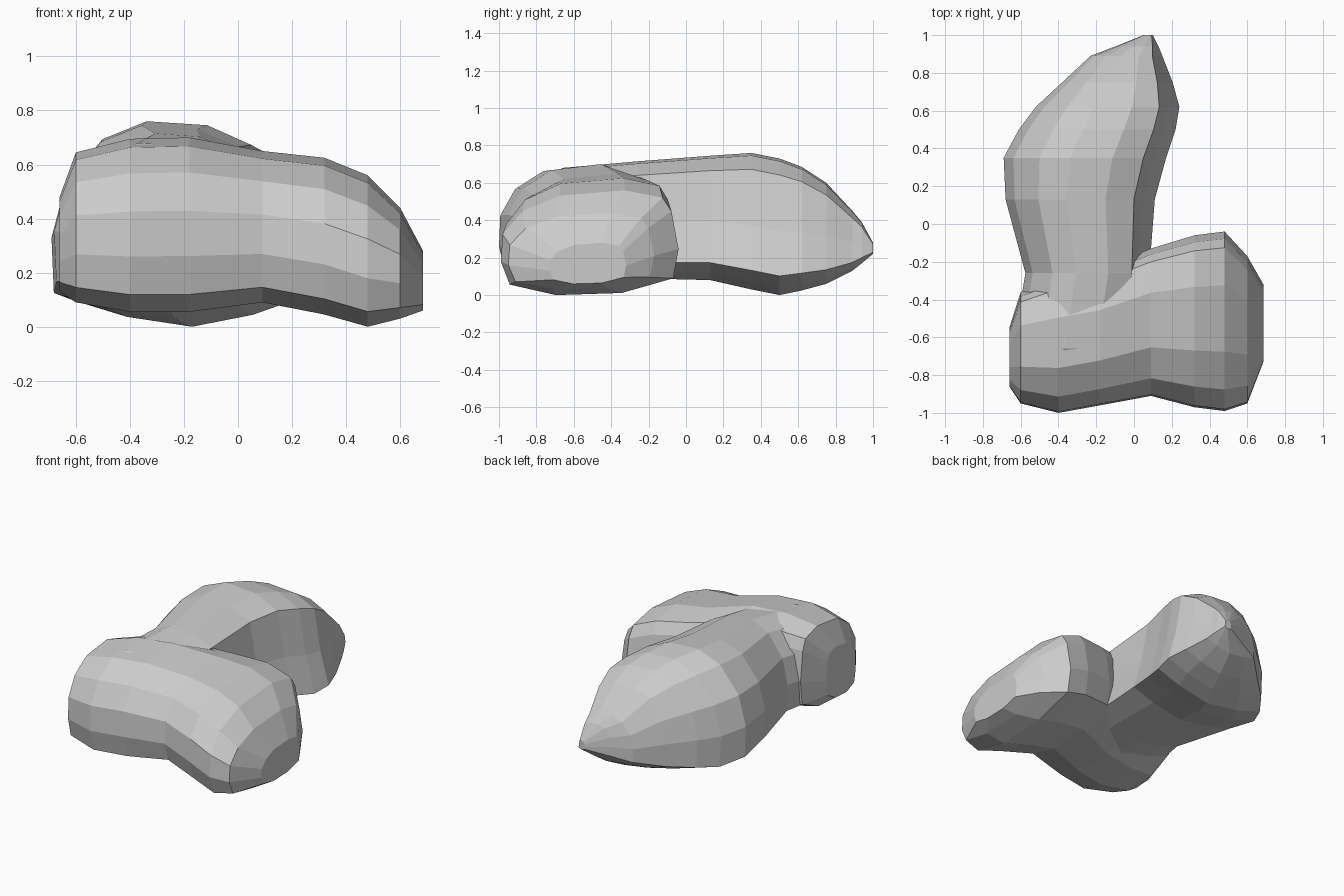
import bpy, bmesh

if "Cube" in bpy.data.objects:
    bpy.data.objects.remove(bpy.data.objects["Cube"])

# Cross-section outlines in a 0..1 box (across, up)
BODY = [(1, .14), (.92, .47), (.86, .88), (.67, .98), (.41, 1), (.22, .91),
        (.06, .68), (0, .41), (.01, .13), (.24, .05), (.53, 0), (.80, .06)]
BAR = [(.97, .16), (1, .44), (.96, .80), (.91, .93), (.70, 1), (.33, .95),
       (.12, .80), (.01, .58), (0, .32), (.05, .10), (.31, 0), (.68, .02)]


def loft(name, profile, stations, axis):
    """Skin the profile through stations (position, low, high, bottom, top)."""
    bm = bmesh.new()
    rings = []
    for p, a, b, z0, z1 in stations:
        ring = []
        for u, v in profile:
            s, z = a + (b - a) * u, z0 + (z1 - z0) * v
            ring.append(bm.verts.new((s, p, z) if axis == 'Y' else (p, s, z)))
        rings.append(ring)
    n = len(profile)
    for r, q in zip(rings, rings[1:]):
        for i in range(n):
            j = (i + 1) % n
            bm.faces.new((r[i], r[j], q[j], q[i]))
    bm.faces.new(rings[0])
    bm.faces.new(rings[-1])
    bmesh.ops.recalc_face_normals(bm, faces=bm.faces)
    me = bpy.data.meshes.new(name)
    bm.to_mesh(me)
    bm.free()
    ob = bpy.data.objects.new(name, me)
    bpy.context.collection.objects.link(ob)
    return ob


# Long lobe running to the rear, starting inside the front bar
body = loft("long_lobe", BODY, [
    (-.80, -.60, -.05, .12, .60), (-.66, -.64, .02, .09, .68),
    (-.26, -.575, .08, .09, .715), (.13, -.68, .11, .08, .745),
    (.35, -.69, .17, .03, .76), (.50, -.61, .22, 0, .73),
    (.62, -.52, .24, .025, .685), (.75, -.38, .205, .06, .60),
    (.89, -.23, .15, .13, .45), (.94, -.10, .13, .17, .39),
    (1.0, .05, .10, .22, .28)], 'Y')

# Rounded bar across the front, reaching out to the right
bar = loft("front_bar", BAR, [
    (-.66, -.86, -.55, .13, .48), (-.60, -.95, -.36, .09, .645),
    (-.40, -1.0, -.28, .055, .695), (-.18, -.96, -.24, .055, .70),
    (.09, -.91, -.13, .09, .65), (.32, -.97, -.06, .045, .625),
    (.48, -.99, -.04, 0, .56), (.60, -.95, -.17, .03, .44),
    (.685, -.73, -.32, .06, .28)], 'X')

# Merge into one lump
mod = body.modifiers.new("merge", 'BOOLEAN')
mod.operation = 'UNION'
mod.solver = 'EXACT'
mod.object = bar
bpy.context.view_layer.objects.active = body
body.select_set(True)
bpy.ops.object.modifier_apply(modifier="merge")
bpy.data.objects.remove(bar, do_unlink=True)
body.name = "rock"
